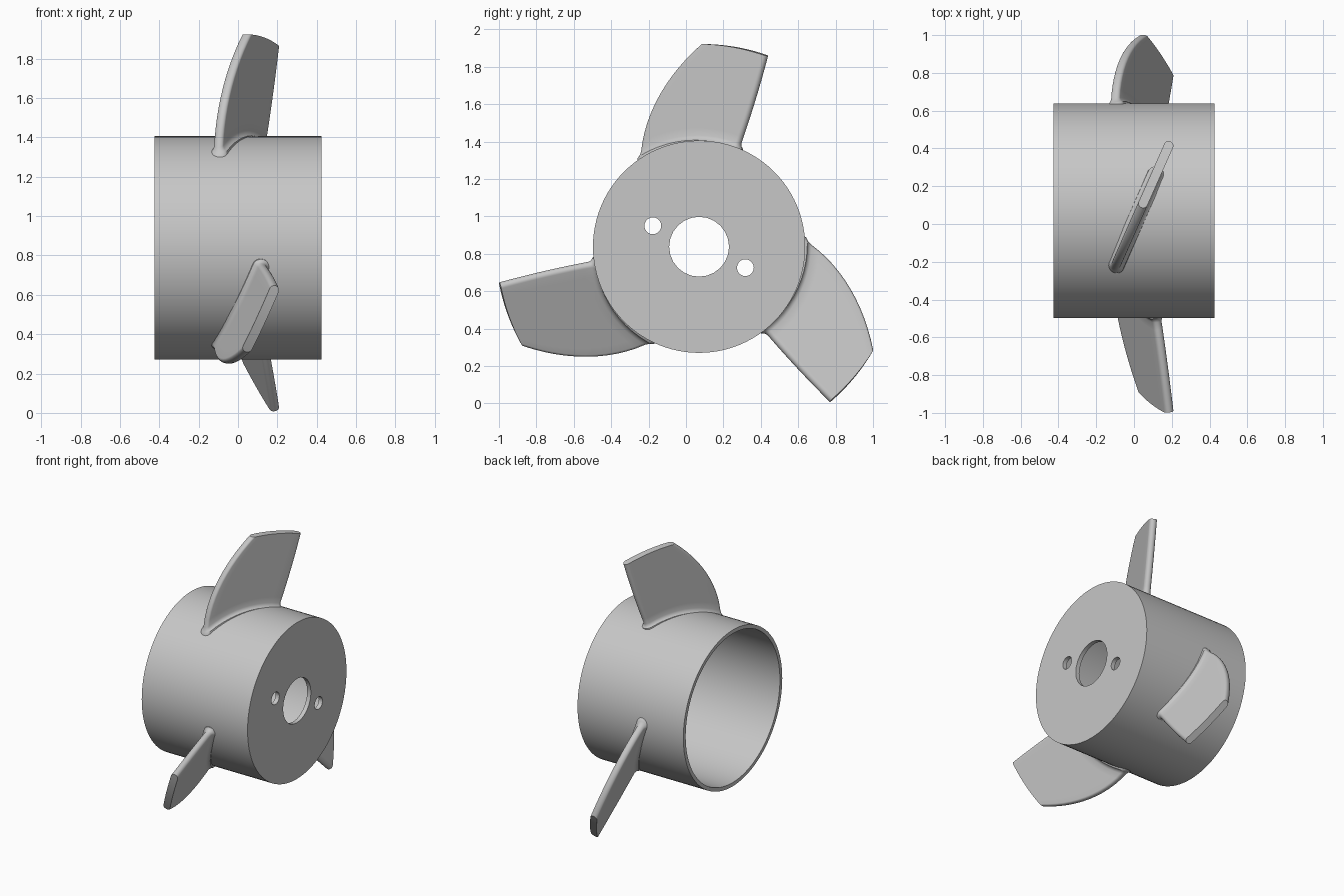
import bpy, bmesh, math
from mathutils import Vector, Matrix

cube = bpy.data.objects.get("Cube")
if cube:
    bpy.data.objects.remove(cube, do_unlink=True)

AXIS = Vector((0, 0.07, 0.838))      # the hub axis runs along x
HUB_R, HUB_HALF, WALL = 0.5675, 0.425, 0.027

grey = bpy.data.materials.new("plain grey")
grey.use_nodes = True
grey.diffuse_color = (0.57, 0.57, 0.57, 1)
grey.node_tree.nodes["Principled BSDF"].inputs["Base Color"].default_value = grey.diffuse_color


def finish(name, bm):
    bmesh.ops.recalc_face_normals(bm, faces=bm.faces)
    mesh = bpy.data.meshes.new(name)
    bm.to_mesh(mesh)
    bm.free()
    mesh.materials.append(grey)
    obj = bpy.data.objects.new(name, mesh)
    bpy.context.collection.objects.link(obj)
    return obj


def smooth(obj):
    bpy.ops.object.select_all(action='DESELECT')
    obj.select_set(True)
    bpy.context.view_layer.objects.active = obj
    bpy.ops.object.shade_smooth_by_angle(angle=math.radians(40))


def rod(name, radius, x0, x1, sides, y=0, z=0):
    """Cylinder along x, offset from the hub axis."""
    bm = bmesh.new()
    place = (Matrix.Translation(AXIS + Vector(((x0 + x1) / 2, y, z)))
             @ Matrix.Rotation(math.pi / 2, 4, 'Y'))
    bmesh.ops.create_cone(bm, cap_ends=True, segments=sides, radius1=radius,
                          radius2=radius, depth=x1 - x0, matrix=place)
    return finish(name, bm)


# Hub: a cup open towards -x, with a shaft hole and two small holes in its end
hub = rod("hub", HUB_R, -HUB_HALF, HUB_HALF, 96)
cutters = [
    rod("cavity_cutter", HUB_R - WALL, -HUB_HALF - 0.1, HUB_HALF - 0.03, 96),
    rod("shaft_cutter", 0.16, 0.2, 0.6, 24),
    rod("pin_cutter_a", 0.045, 0.2, 0.6, 20, -0.2475, 0.112),
    rod("pin_cutter_b", 0.045, 0.2, 0.6, 20, 0.2475, -0.112),
]
for cutter in cutters:
    cutter.hide_render = True
    mod = hub.modifiers.new(cutter.name, 'BOOLEAN')
    mod.operation = 'DIFFERENCE'
    mod.solver = 'EXACT'
    mod.object = cutter
bpy.context.view_layer.update()
hub_mesh = bpy.data.meshes.new_from_object(
    hub.evaluated_get(bpy.context.evaluated_depsgraph_get()))
hub.modifiers.clear()
hub.data = hub_mesh
for cutter in cutters:
    bpy.data.objects.remove(cutter, do_unlink=True)
smooth(hub)

# Blades: pitched flat plates with rounded long edges and a flared root
PITCH = 0.443                                  # x gained per unit of y
normal = Vector((1, -PITCH, 0)).normalized()
HALF_T = 0.025


def blade_section(r, flare):
    """Closed loop of points at radius r around the axis."""
    u = r - HUB_R
    lead = math.radians(-33.1 + 73 * u - 13.9 * u * u)
    trail = math.radians(22.2 - 4.7 * u)
    half = HALF_T + flare
    to_angle = normal.x / r
    lead -= flare * to_angle
    trail += flare * to_angle
    side = []
    for i in range(9):                         # rounded leading edge
        a = math.pi / 2 * i / 8
        side.append((lead + half * (1 - math.cos(a)) * to_angle, half * math.sin(a)))
    start, end = side[-1][0], trail - half * to_angle
    side += [(start + (end - start) * i / 10, half) for i in range(1, 10)]
    for i in range(9):                         # rounded trailing edge
        a = math.pi / 2 * i / 8
        side.append((end + half * math.sin(a) * to_angle, half * math.cos(a)))
    loop = side + [(t, -h) for t, h in side[-2:0:-1]]
    points = []
    for theta, h in loop:
        y = AXIS.y + r * math.sin(theta)
        z = AXIS.z + r * math.cos(theta)
        points.append(Vector((PITCH * y, y, z)) + normal * h)
    return points


rows = [(0.552, 0.022), (0.57, 0.019), (0.576, 0.01), (0.584, 0.004), (0.595, 0)]
rows += [(0.595 + 0.489 * i / 12, 0) for i in range(1, 13)]

for k, name in enumerate(("top_blade", "rear_blade", "front_blade")):
    bm = bmesh.new()
    rings = [[bm.verts.new(p) for p in blade_section(r, f)] for r, f in rows]
    n = len(rings[0])
    for low, high in zip(rings, rings[1:]):
        for i in range(n):
            j = (i + 1) % n
            bm.faces.new((low[i], low[j], high[j], high[i]))
    # caps follow the curved ends as strips
    for ring in (rings[0], rings[-1]):
        for i in range(n // 2):
            quad = [ring[i], ring[i + 1], ring[n - i - 1], ring[-i]]
            bm.faces.new(list(dict.fromkeys(quad)))
    bmesh.ops.rotate(bm, verts=bm.verts, cent=AXIS,
                     matrix=Matrix.Rotation(-math.tau / 3 * k, 3, 'X'))
    smooth(finish(name, bm))
